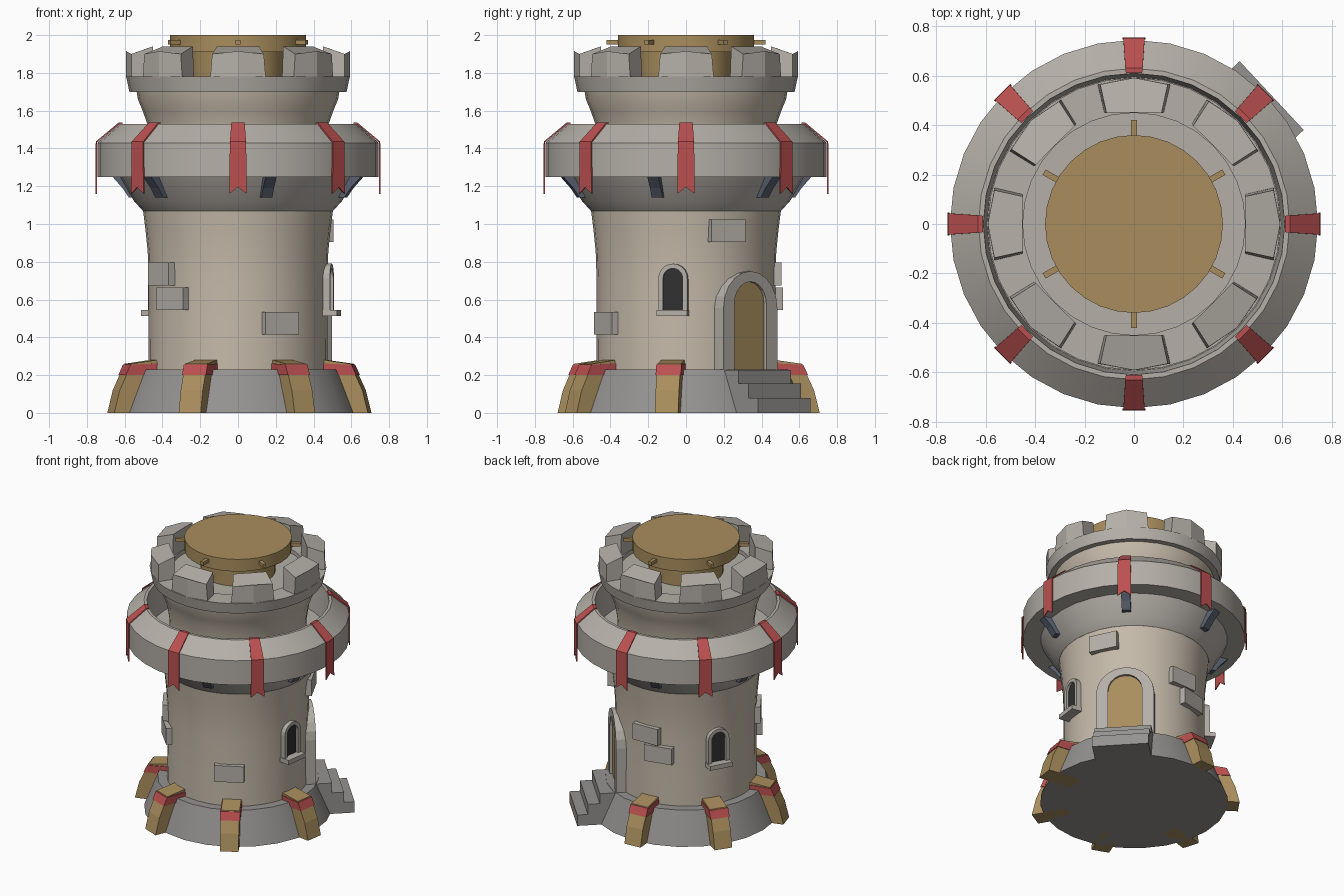
import bpy, bmesh
from math import pi, sin, cos, radians

if "Cube" in bpy.data.objects:
    bpy.data.objects.remove(bpy.data.objects["Cube"])


def mat(name, r, g, b):
    m = bpy.data.materials.new(name)
    m.diffuse_color = (r, g, b, 1)
    m.use_nodes = True
    m.node_tree.nodes["Principled BSDF"].inputs["Base Color"].default_value = m.diffuse_color
    return m


PLASTER = mat("plaster", .56, .49, .40)
STONE = mat("stone", .46, .43, .39)
DARK = mat("dark_stone", .30, .29, .28)
WOOD = mat("wood", .40, .27, .11)
RED = mat("red_cloth", .50, .08, .08)
IRON = mat("iron", .10, .12, .16)
BLACK = mat("black", .03, .03, .03)


def finish(name, bm, material, angle=0.0, smooth=False):
    bmesh.ops.recalc_face_normals(bm, faces=bm.faces)
    me = bpy.data.meshes.new(name)
    bm.to_mesh(me)
    bm.free()
    me.materials.append(material)
    ob = bpy.data.objects.new(name, me)
    bpy.context.collection.objects.link(ob)
    ob.rotation_euler.z = radians(angle)
    if smooth:
        bpy.ops.object.select_all(action='DESELECT')
        ob.select_set(True)
        bpy.context.view_layer.objects.active = ob
        bpy.ops.object.shade_smooth_by_angle(angle=radians(25))
    return ob


def lathe(name, pts, material, n=32, smooth=True):
    """Revolve a closed (radius, z) profile around z."""
    bm = bmesh.new()
    rings = []
    for r, z in pts:
        if r == 0:
            rings.append([bm.verts.new((0, 0, z))] * n)
        else:
            rings.append([bm.verts.new((r * cos(2 * pi * i / n), r * sin(2 * pi * i / n), z)) for i in range(n)])
    for a, b in zip(rings, rings[1:] + rings[:1]):
        for i in range(n):
            j = (i + 1) % n
            vs = list(dict.fromkeys((a[i], a[j], b[j], b[i])))
            if len(vs) > 2:
                bm.faces.new(vs)
    return finish(name, bm, material, 0, smooth)


def extrude(name, a, b, material, angle):
    """Solid between two matching outlines, rotated to an angle around the tower."""
    bm = bmesh.new()
    va, vb = [bm.verts.new(p) for p in a], [bm.verts.new(p) for p in b]
    bm.faces.new(va)
    bm.faces.new(vb[::-1])
    for i in range(len(a)):
        j = (i + 1) % len(a)
        bm.faces.new((va[i], va[j], vb[j], vb[i]))
    return finish(name, bm, material, angle)


def rib(name, pts, w, material, angle):
    """(radius, z) outline with tangential width w."""
    return extrude(name, [(r, -w / 2, z) for r, z in pts], [(r, w / 2, z) for r, z in pts], material, angle)


def plate(name, pts, r0, r1, material, angle):
    """(tangent, z) outline between radii r0 and r1."""
    return extrude(name, [(r0, t, z) for t, z in pts], [(r1, t, z) for t, z in pts], material, angle)


def rect(w, z0, z1):
    return [(-w / 2, z0), (w / 2, z0), (w / 2, z1), (-w / 2, z1)]


def arch(w, z0, z1, n=10):
    h = w / 2
    return [(h, z0)] + [(h * cos(pi * i / n), z1 - h + h * sin(pi * i / n)) for i in range(n + 1)] + [(-h, z0)]


# Stone foot, plastered body, gallery and crown
lathe("stone_base", [(0, 0), (.63, 0), (.54, .23), (0, .23)], DARK, n=24)
lathe("tower_body", [(0, .2), (.476, .2), (.473, .45), (.473, .7), (.478, .85), (.49, .97), (.505, 1.09),
                     (.46, 1.12), (.46, 1.4), (.48, 1.53), (.505, 1.6), (.53, 1.66), (.54, 1.72), (0, 1.72)], PLASTER)
lathe("gallery", [(.46, 1.07), (.503, 1.07), (.55, 1.12), (.625, 1.25), (.745, 1.25), (.745, 1.43),
                  (.63, 1.53), (.61, 1.53), (.595, 1.3), (.44, 1.3)], STONE)
lathe("crown", [(0, 1.70), (.575, 1.70), (.592, 1.78), (.45, 1.78), (.45, 1.75), (0, 1.75)], STONE)

# Crown merlons, curved in plan by a middle vertex
for k in range(8):
    lo = [(.45, -.12), (.565, -.147), (.592, 0), (.565, .147), (.45, .12), (.452, 0)]
    tops = [1.94, 1.90, 1.915, 1.90, 1.94, 1.94]
    extrude("merlon", [(x, y, 1.775) for x, y in lo],
            [(x, y * .93, z) for (x, y), z in zip(lo, tops)], STONE, 45 * k)

# Wooden cap on its post, with pegs
lathe("cap_post", [(0, 1.74), (.25, 1.74), (.25, 1.93), (0, 1.93)], WOOD)
lathe("cap_lid", [(0, 1.91), (.36, 1.91), (.36, 2.0), (0, 2.0)], WOOD)
for k in range(6):
    plate("cap_peg", rect(.025, 1.95, 1.975), .34, .42, WOOD, 30 + 60 * k)

# Red banners draped over the gallery
for k in range(8):
    path = [(.612, 1.537, .033), (.632, 1.537, .035), (.753, 1.436, .043), (.755, 1.16, .046)]
    bm = bmesh.new()
    rows = [[bm.verts.new((r, s * w, z if abs(s) or z > 1.2 else z + .035)) for s in (-1, 0, 1)] for r, z, w in path]
    for a, b in zip(rows, rows[1:]):
        for i in (0, 1):
            bm.faces.new((a[i], a[i + 1], b[i + 1], b[i]))
    ob = finish("banner", bm, RED, 45 * k)
    ob.modifiers.new("thickness", 'SOLIDIFY').thickness = .008

# Iron brackets under the gallery
for k in range(6):
    rib("bracket", [(.54, 1.14), (.59, 1.14), (.625, 1.19), (.68, 1.25), (.60, 1.26)], .06, IRON, 45 + 60 * k)

# Timber braces with red bands: seven-fold spacing, the door takes one place
DOOR = 43
for k in range(1, 7):
    a = DOOR + k * 360 / 7
    rib("brace", [(.46, 0), (.705, 0), (.675, .12), (.61, .26), (.47, .28)], .125, WOOD, a)
    rib("brace_band", [(.46, .20), (.643, .20), (.617, .255), (.46, .262)], .135, RED, a)


# Arched openings: panel plus surrounding frame
def opening(name, w, wi, z0, z1, border, r, material, frame, angle):
    inner = arch(wi, z0, z1 - border)
    plate(name + "_panel", inner, .42, r - .018, material, angle)
    plate(name + "_frame", arch(w, z0, z1) + inner[::-1], .42, r, frame, angle)


opening("door", .39, .23, .22, .75, .055, .50, WOOD, STONE, DOOR)
for a in (-8, 151):
    opening("window", .155, .105, .53, .79, .025, .502, BLACK, STONE, a)
    plate("window_sill", rect(.165, .512, .545), .44, .54, STONE, a)

# Door steps
for r, z in ((.61, .228), (.69, .155), (.762, .08)):
    plate("door_step", rect(.38, 0, z), .45, r, DARK, DOOR)

# Protruding wall bricks
for a, z, r in ((92, .735, .503), (103, .605, .503), (213, .735, .503), (224, .605, .503),
                (-62, .475, .498), (26, .965, .515)):
    plate("wall_brick", rect(.2, z - .06, z + .06), .43, r, STONE, a)
